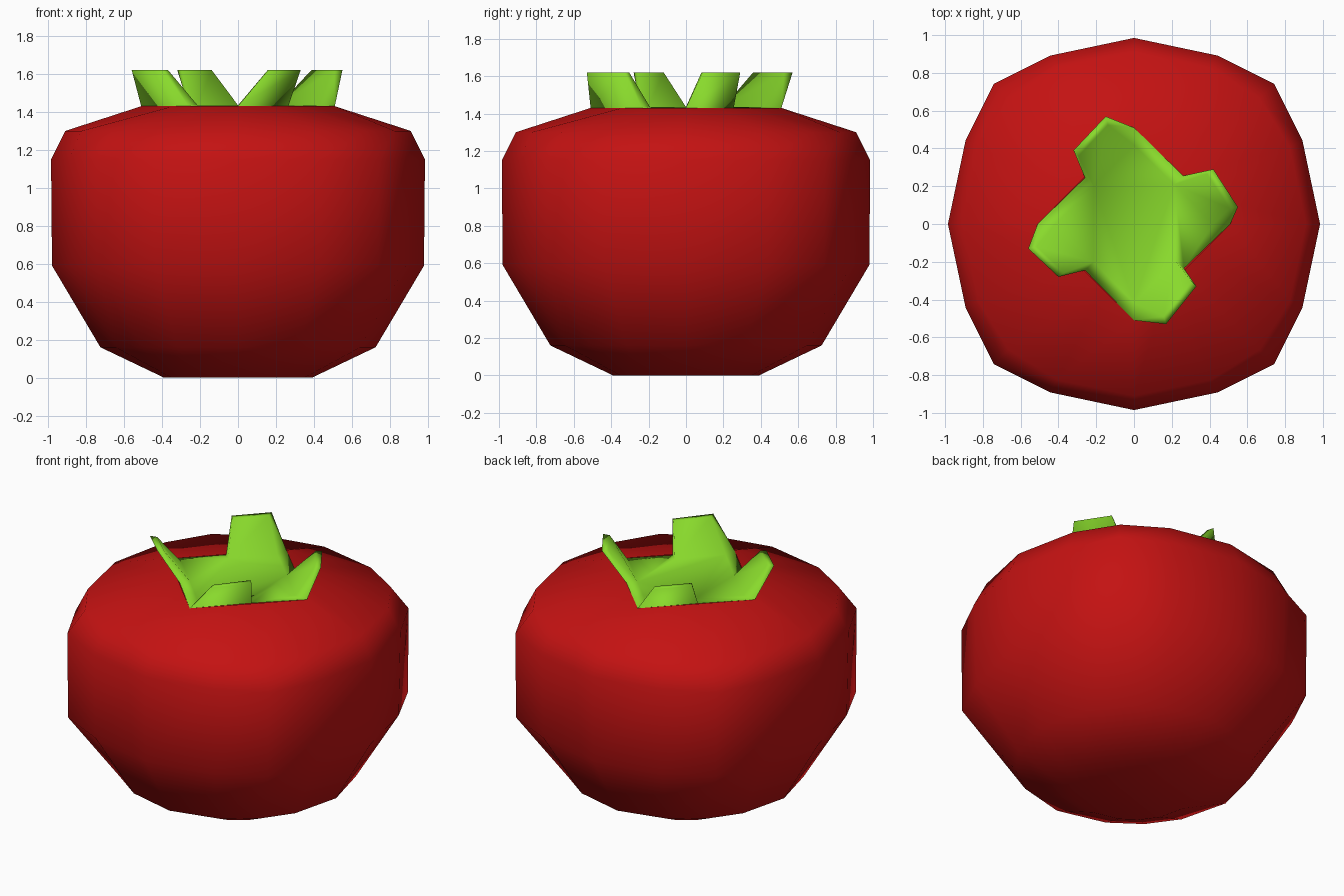
import bpy, bmesh, math

if "Cube" in bpy.data.objects:
    bpy.data.objects.remove(bpy.data.objects["Cube"])


def material(name, color):
    m = bpy.data.materials.new(name)
    m.diffuse_color = color
    m.use_nodes = True
    m.node_tree.nodes["Principled BSDF"].inputs["Base Color"].default_value = m.diffuse_color
    return m


def finish(bm, name, mat):
    bmesh.ops.recalc_face_normals(bm, faces=bm.faces)
    for f in bm.faces:
        f.smooth = True
    me = bpy.data.meshes.new(name)
    bm.to_mesh(me)
    bm.free()
    me.materials.append(mat)
    ob = bpy.data.objects.new(name, me)
    bpy.context.collection.objects.link(ob)
    return ob


red = material("red_skin", (0.55, 0.006, 0.006, 1))
green = material("green_leaf", (0.25, 0.70, 0.025, 1))

# Uneven sixteen-sided rings, as on a rounded cube
STEPS = [0, 26.3, 45, 63.7]
ANGLES = [math.radians(q * 90 + s) for q in range(4) for s in STEPS]
# z, radius on the axes, radius between, radius on the corners
PROFILE = [(0.0, 0.39, 0.39, 0.39),
           (0.16, 0.725, 0.72, 0.72),
           (0.59, 0.98, 0.985, 1.045),
           (1.15, 0.985, 0.995, 1.05),
           (1.30, 0.91, 0.92, 0.94)]
TOP = 1.43

# Fruit body, open under the leaves
bm = bmesh.new()
rings = []
for z, axis, between, corner in PROFILE:
    radii = [axis, between, corner, between] * 4
    rings.append([bm.verts.new((r * math.cos(a), r * math.sin(a), z))
                  for r, a in zip(radii, ANGLES)])
diamond = []
for a in ANGLES:
    r = 0.51 / (abs(math.cos(a)) + abs(math.sin(a)))
    diamond.append(bm.verts.new((r * math.cos(a), r * math.sin(a), TOP)))
rings.append(diamond)
for lo, hi in zip(rings, rings[1:]):
    for i in range(16):
        j = (i + 1) % 16
        bm.faces.new((lo[i], lo[j], hi[j], hi[i]))
base = bm.verts.new((0, 0, 0))
for i in range(16):
    bm.faces.new((base, rings[0][(i + 1) % 16], rings[0][i]))
finish(bm, "fruit_body", red)

# Leaf crown: flat diamond with four leaning lobes (base pair, tip pair)
LOBES = [((0.51, 0), (0.26, 0.255), (0.55, 0.09), (0.42, 0.29)),
         ((0, 0.51), (-0.26, 0.245), (-0.15, 0.57), (-0.32, 0.39)),
         ((-0.51, 0), (-0.26, -0.245), (-0.56, -0.13), (-0.40, -0.28)),
         ((0, -0.51), (0.265, -0.235), (0.17, -0.53), (0.33, -0.33))]
bm = bmesh.new()


def point(p, z, scale=1.0):
    return bm.verts.new((p[0] * scale, p[1] * scale, z))


outline = []
for b1, b2, t1, t2 in LOBES:
    o1, o2 = point(b1, TOP), point(b2, TOP)
    i1, i2 = point(b1, TOP + 0.005, 0.82), point(b2, TOP + 0.005, 0.82)
    to1, to2 = point(t1, 1.62), point(t2, 1.62)
    ti1, ti2 = point(t1, 1.62, 0.92), point(t2, 1.62, 0.92)
    for f in ((o1, o2, to2, to1), (i2, i1, ti1, ti2), (to1, to2, ti2, ti1),
              (o1, to1, ti1, i1), (o2, i2, ti2, to2)):
        bm.faces.new(f)
    outline += [o1, i1, i2, o2]
bm.faces.new(outline)
finish(bm, "leaf_crown", green)
